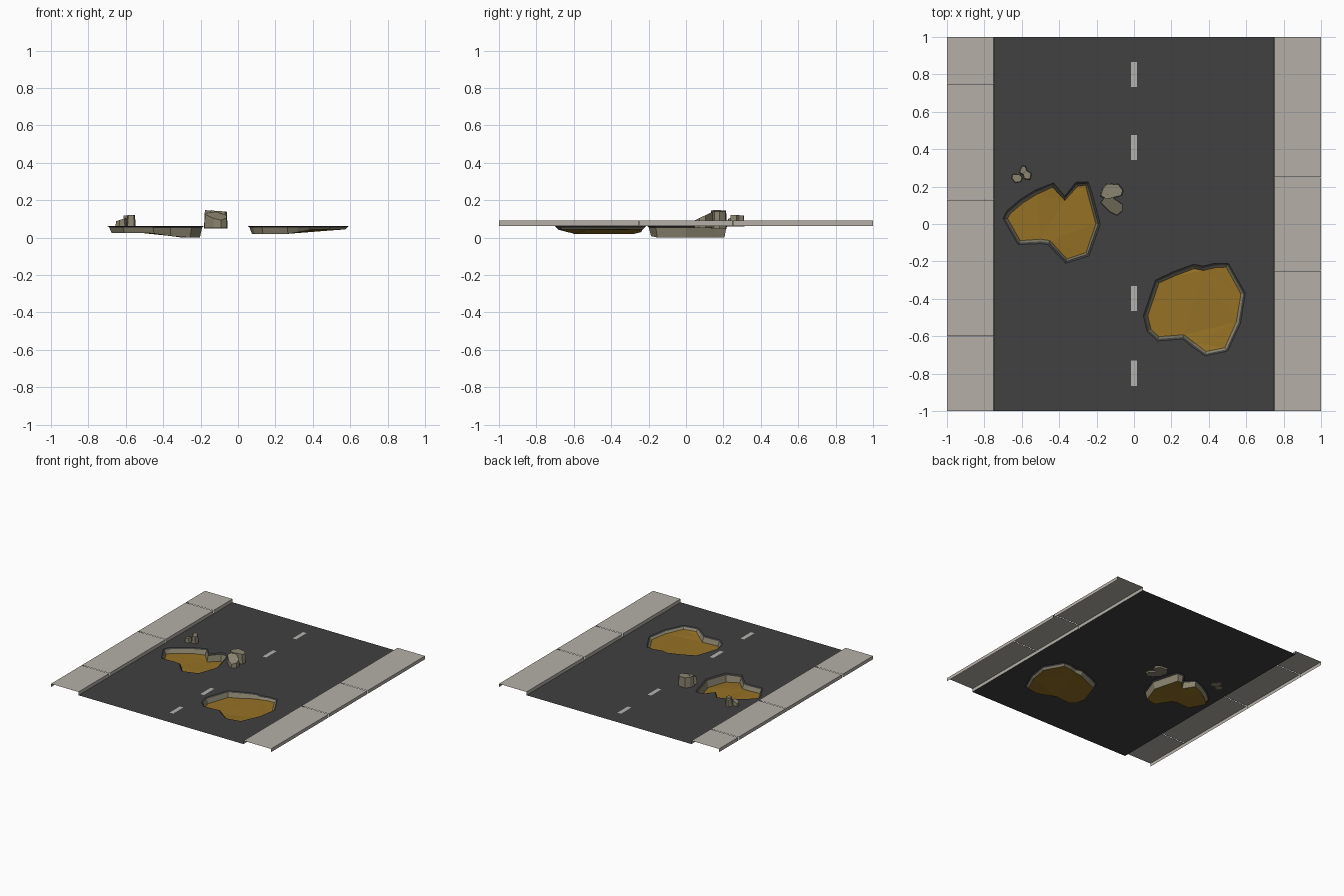
import bpy, bmesh
from mathutils import Vector

if "Cube" in bpy.data.objects:
    bpy.data.objects.remove(bpy.data.objects["Cube"])

ROAD_Z, WALK_Z = 0.063, 0.09


def material(name, rgb):
    m = bpy.data.materials.new(name)
    m.diffuse_color = (*rgb, 1)
    m.use_nodes = True
    m.node_tree.nodes["Principled BSDF"].inputs["Base Color"].default_value = m.diffuse_color
    return m


ASPHALT = material("asphalt", (0.052, 0.052, 0.052))
CONCRETE = material("concrete", (0.46, 0.43, 0.39))
PAINT = material("road paint", (0.46, 0.45, 0.42))
STONE = material("rubble", (0.26, 0.235, 0.16))
MUD = material("mud", (0.30, 0.165, 0.018))


def mesh_object(name, verts, faces, mats, indices=None):
    me = bpy.data.meshes.new(name)
    me.from_pydata(verts, [], faces)
    for m in mats:
        me.materials.append(m)
    if indices:
        for p, i in zip(me.polygons, indices):
            p.material_index = i
    ob = bpy.data.objects.new(name, me)
    bpy.context.collection.objects.link(ob)
    return ob


# pothole outlines, clockwise from the left
HOLE_A = [(-.70, .03), (-.68, .07), (-.61, .13), (-.53, .18), (-.43, .22),
          (-.37, .15), (-.31, .225), (-.245, .225), (-.225, .17), (-.18, 0),
          (-.24, -.17), (-.365, -.21), (-.46, -.11), (-.50, -.105), (-.62, -.11)]
HOLE_B = [(.05, -.49), (.115, -.30), (.21, -.255), (.32, -.215), (.37, -.225),
          (.43, -.21), (.505, -.21), (.595, -.37), (.57, -.53), (.50, -.68),
          (.38, -.705), (.31, -.655), (.26, -.615), (.125, -.625), (.07, -.575)]


def ramp(x, x0, z0, x1, z1):
    t = min(1, max(0, (x - x0) / (x1 - x0)))
    return z0 + t * (z1 - z0)


def inset(pts, d):
    """Move every point of a clockwise outline inward by d."""
    out = []
    for i, p in enumerate(pts):
        p = Vector(p)
        a = (p - Vector(pts[i - 1])).normalized()
        b = (Vector(pts[(i + 1) % len(pts)]) - p).normalized()
        n = Vector((a.y + b.y, -a.x - b.x)).normalized()
        out.append(tuple(p + n * d))
    return out


# road sheet with both holes left open
def road():
    bm = bmesh.new()
    border = [(-.75, -1), (.75, -1), (.75, 1), (-.75, 1)]
    for loop in (border, HOLE_A, HOLE_B):
        vs = [bm.verts.new((x, y, ROAD_Z)) for x, y in loop]
        for i in range(len(vs)):
            bm.edges.new((vs[i - 1], vs[i]))
    bmesh.ops.triangle_fill(bm, use_beauty=True, edges=bm.edges[:])
    bm.normal_update()
    bmesh.ops.reverse_faces(bm, faces=[f for f in bm.faces if f.normal.z < 0])
    me = bpy.data.meshes.new("road")
    bm.to_mesh(me)
    bm.free()
    me.materials.append(ASPHALT)
    bpy.context.collection.objects.link(bpy.data.objects.new("road", me))


# pothole: asphalt lip, rubble wall, mud floor
def pothole(name, outline, depth):
    n = len(outline)
    rings = [[(x, y, ROAD_Z) for x, y in outline],
             [(x, y, 0.055) for x, y in inset(outline, .011)],
             [(x, y, depth(x)) for x, y in inset(outline, .024)]]
    faces, idx = [], []
    for r in range(2):
        for i in range(n):
            j = (i + 1) % n
            faces.append((r * n + i, r * n + n + i, r * n + n + j, r * n + j))
            idx.append(r)
    faces.append(tuple(reversed(range(2 * n, 3 * n))))
    idx.append(2)
    ob = mesh_object(name, sum(rings, []), faces, [ASPHALT, STONE, MUD], idx)
    bm = bmesh.new()
    bm.from_mesh(ob.data)
    bmesh.ops.triangulate(bm, faces=[f for f in bm.faces if len(f.verts) > 4])
    bm.to_mesh(ob.data)
    bm.free()


road()
pothole("left_pothole", HOLE_A, lambda x: ramp(x, -.47, .025, -.31, 0))
pothole("right_pothole", HOLE_B, lambda x: ramp(x, .28, .02, .38, .042))

# dashed centre line
for k, y in enumerate((-.798, -.398, .41, .80)):
    z = ROAD_Z + .002
    mesh_object(f"centre_dash_{k + 1}",
                [(-.016, y - .067, z), (.016, y - .067, z),
                 (.016, y + .067, z), (-.016, y + .067, z)], [(0, 1, 2, 3)], [PAINT])


# pavement slabs: top, kerb face and outer face, open at the ends
def pavement(side, name, cuts):
    for k, (y0, y1) in enumerate(zip(cuts, cuts[1:])):
        a, b = y0 + (.002 if k else 0), y1 - (.002 if y1 < 1 else 0)
        prof = [(.748, ROAD_Z), (.75, WALK_Z), (1, WALK_Z), (1, ROAD_Z)]
        verts = [(side * x, y, z) for y in (a, b) for x, z in prof]
        faces = [(i, i + 1, i + 5, i + 4) for i in range(3)]
        if side > 0:
            faces = [f[::-1] for f in faces]
        mesh_object(f"{name}_slab_{k + 1}", verts, faces, [CONCRETE])


pavement(-1, "left_pavement", (-1, -.6, .13, .75, 1))
pavement(1, "right_pavement", (-1, -.25, .25, 1))


# loose rubble: tapered prisms (counter-clockwise outline) with a sloping top
def rock(name, pts, z0, top, taper):
    n = len(pts)
    cx, cy = sum(p[0] for p in pts) / n, sum(p[1] for p in pts) / n
    verts = [(x, y, z0) for x, y in pts]
    for x, y in pts:
        verts.append((cx + (x - cx) * taper, cy + (y - cy) * taper, top(x, y)))
    faces = [tuple(reversed(range(n))), tuple(range(n, 2 * n))]
    faces += [(i, (i + 1) % n, n + (i + 1) % n, n + i) for i in range(n)]
    mesh_object(name, verts, faces, [STONE])


rock("large_rubble_back",
     [(-.182, .15), (-.15, .13), (-.065, .15), (-.055, .18), (-.08, .213),
      (-.145, .218), (-.17, .19)], .048, lambda x, y: .143 - .06 * (x + .12), .92)
rock("large_rubble_front",
     [(-.18, .115), (-.13, .065), (-.09, .045), (-.06, .07), (-.06, .105),
      (-.145, .165)], .05, lambda x, y: .095 + .45 * (y - .05), .95)
rock("small_rubble_left",
     [(-.655, .245), (-.635, .22), (-.605, .225), (-.595, .25), (-.61, .265),
      (-.65, .268)], .06, lambda x, y: .092 + .3 * (x + .64), .9)
rock("small_rubble_right",
     [(-.59, .24), (-.555, .235), (-.547, .27), (-.575, .29), (-.595, .275)],
     .06, lambda x, y: .12, .85)
rock("small_rubble_back",
     [(-.615, .275), (-.595, .262), (-.57, .285), (-.58, .31), (-.60, .313)],
     .06, lambda x, y: .118, .85)
